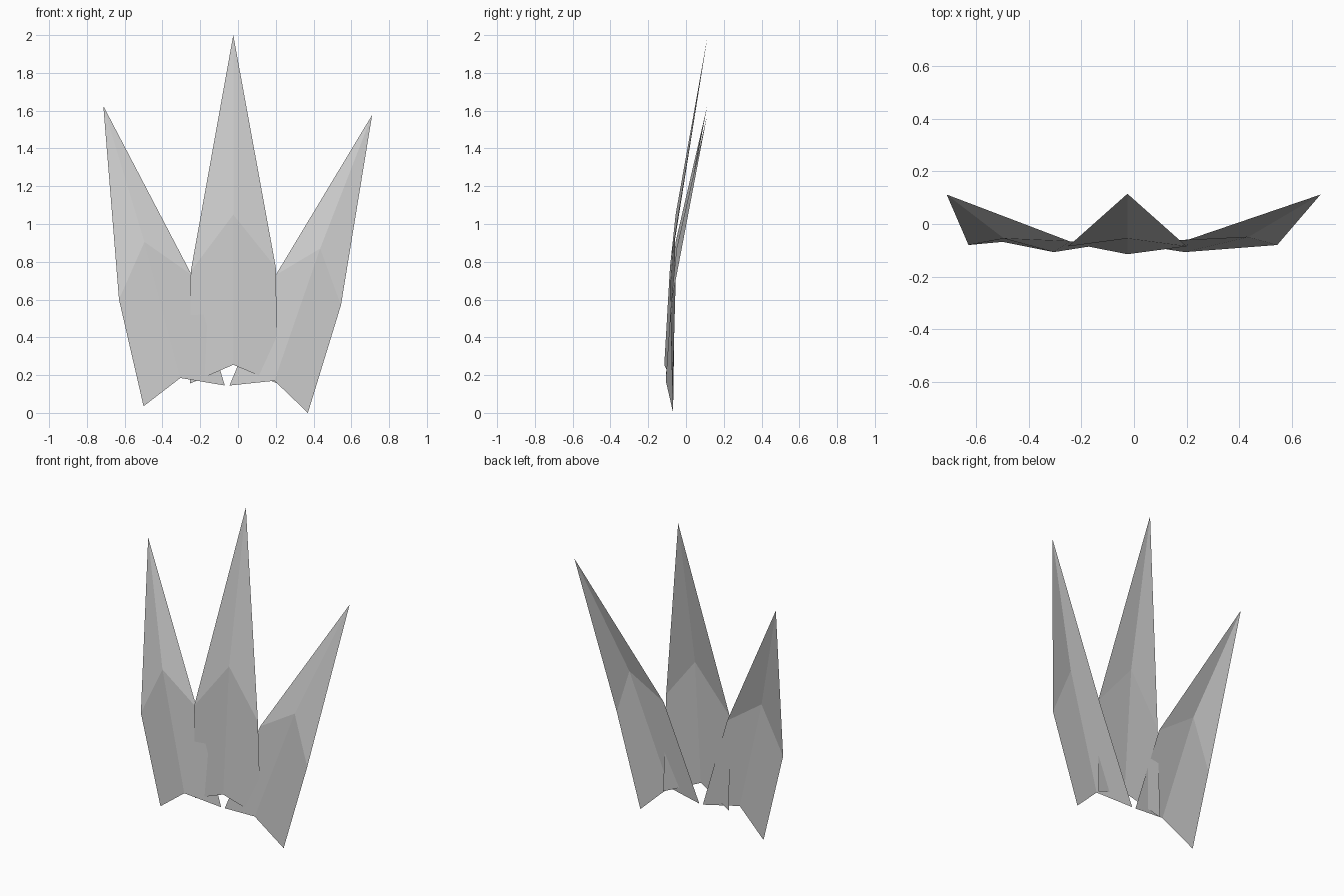
import bpy


def leaf(name, base, middle, tip):
    """Folded leaf: two rows of left, crease, right points closing in a tip."""
    mesh = bpy.data.meshes.new(name)
    faces = [(0, 1, 4, 3), (1, 2, 5, 4), (3, 4, 6), (4, 5, 6)]
    mesh.from_pydata(base + middle + [tip], [], faces)
    mesh.update()
    obj = bpy.data.objects.new(name, mesh)
    bpy.context.collection.objects.link(obj)
    return obj


# Tall upright leaf in the middle
leaf("centre_leaf",
     [(-0.255, -0.07, 0.155), (-0.025, -0.115, 0.255), (0.21, -0.07, 0.155)],
     [(-0.25, -0.085, 0.75), (-0.025, -0.055, 1.05), (0.20, -0.085, 0.77)],
     (-0.025, 0.115, 2.0))

# Shorter leaf leaning to the left
leaf("left_leaf",
     [(-0.50, -0.068, 0.035), (-0.305, -0.107, 0.185), (-0.07, -0.07, 0.145)],
     [(-0.63, -0.08, 0.60), (-0.495, -0.055, 0.905), (-0.245, -0.066, 0.73)],
     (-0.713, 0.112, 1.625))

# Shorter leaf leaning to the right
leaf("right_leaf",
     [(-0.045, -0.07, 0.145), (0.193, -0.107, 0.17), (0.37, -0.068, 0.0)],
     [(0.20, -0.062, 0.73), (0.435, -0.05, 0.87), (0.545, -0.08, 0.57)],
     (0.71, 0.112, 1.577))
